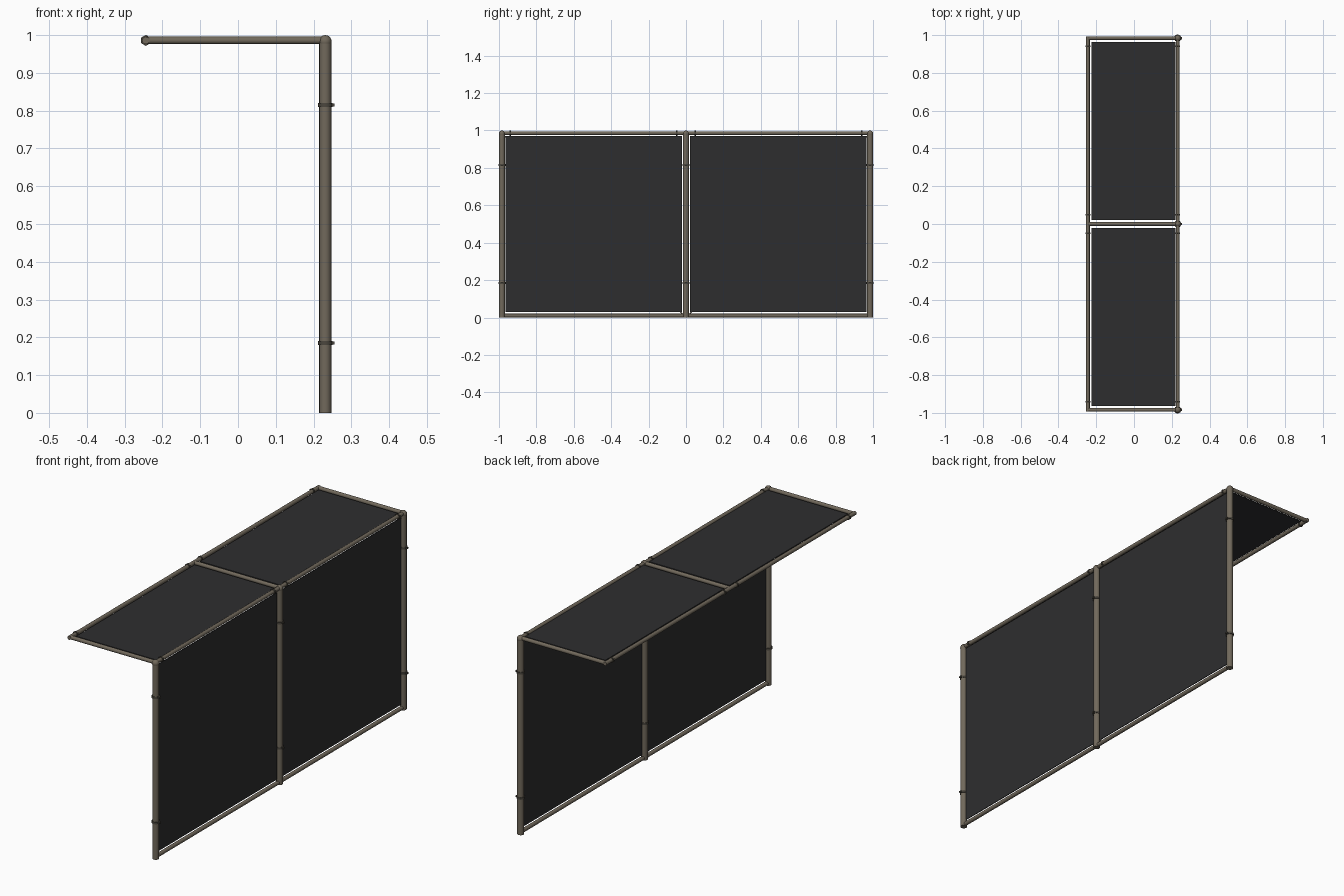
import bpy
from mathutils import Vector

if "Cube" in bpy.data.objects:
    bpy.data.objects.remove(bpy.data.objects["Cube"])


def material(name, rgb):
    m = bpy.data.materials.new(name)
    m.diffuse_color = (*rgb, 1)
    m.use_nodes = True
    m.node_tree.nodes["Principled BSDF"].inputs["Base Color"].default_value = m.diffuse_color
    return m


POLE = material("taupe metal", (0.165, 0.14, 0.105))
CLIP = material("dark clip", (0.07, 0.062, 0.048))
CLOTH = material("black cloth", (0.027, 0.027, 0.028))


def rod(name, a, b, r, mat, sides=16):
    a, b = Vector(a), Vector(b)
    bpy.ops.mesh.primitive_cylinder_add(vertices=sides, radius=r, depth=(b - a).length,
                                        location=(a + b) / 2)
    o = bpy.context.object
    o.rotation_euler = (b - a).to_track_quat('Z', 'Y').to_euler()
    o.name = name
    o.data.materials.append(mat)
    bpy.ops.object.shade_smooth_by_angle()
    return o


def box(name, lo, hi, mat):
    lo, hi = Vector(lo), Vector(hi)
    bpy.ops.mesh.primitive_cube_add(size=1, location=(lo + hi) / 2)
    o = bpy.context.object
    o.scale = hi - lo
    o.name = name
    o.data.materials.append(mat)


XF, XB, YE, ZT = 0.231, -0.244, 0.984, 0.986
PR, TR = 0.016, 0.0098          # post and thin tube radii

# Upright posts with cap joints and clip rings
for y in (-YE, 0, YE):
    rod("post", (XF, y, 0), (XF, y, 0.98), PR, POLE)
    bpy.ops.mesh.primitive_uv_sphere_add(segments=16, ring_count=10, radius=0.017,
                                         location=(XF, y, 0.983))
    ball = bpy.context.object
    ball.name = "corner_joint"
    ball.data.materials.append(POLE)
    bpy.ops.object.shade_smooth_by_angle()
    for z in (0.185, 0.815):
        rod("post_clip", (XF, y, z - 0.005), (XF, y, z + 0.005), 0.019, CLIP)
        box("post_clip_tab", (XF + 0.015, y - 0.006, z - 0.004),
            (XF + 0.024, y + 0.006, z + 0.004), CLIP)
    # Roof cross tube
    rod("roof_cross_tube", (XB, y, ZT), (XF, y, ZT), TR, POLE)

# Long tubes: roof front, roof back and wall bottom
rod("roof_front_tube", (XF, -YE, ZT), (XF, YE, ZT), TR, POLE)
rod("roof_back_tube", (XB, -YE - TR, ZT), (XB, YE + TR, ZT), TR, POLE)
rod("wall_bottom_tube", (XF, -YE, 0.0105), (XF, YE, 0.0105), TR, POLE)

# Clip rings on the roof tubes
for s in (-1, 1):
    for d in (0.05, 0.94):
        for x in (XB, XF):
            rod("roof_clip", (x, s * d - 0.004, ZT), (x, s * d + 0.004, ZT), 0.0145, CLIP, 6)

# Cloth panels and diagonal bracing wires
for s in (-1, 1):
    ys = sorted((s * 0.022, s * 0.964))
    box("wall_panel", (XF - 0.002, ys[0], 0.03), (XF + 0.002, ys[1], 0.97), CLOTH)
    box("roof_panel", (-0.226, ys[0], ZT - 0.002), (0.22, ys[1], ZT + 0.002), CLOTH)
    rod("bracing_wire", (XF, s * 0.01, 0.01), (XF, s * 0.978, 0.978), 0.0023, POLE, 6)
